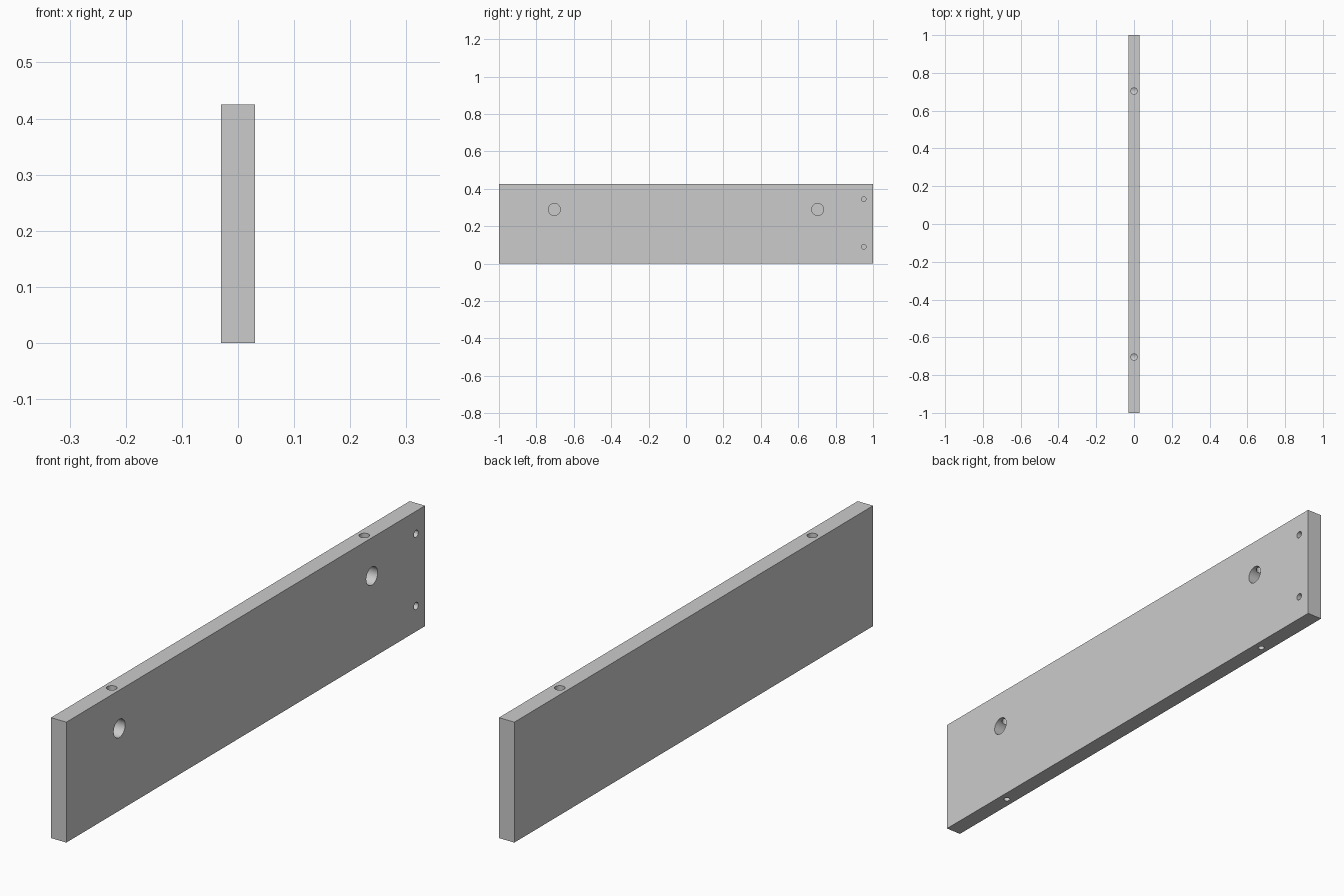
import bpy
from math import pi

if "Cube" in bpy.data.objects:
    bpy.data.objects.remove(bpy.data.objects["Cube"])

W, L, H = 0.06, 2.0, 0.425


def drill(name, radius, start, end, axis):
    """Cylinder cutter from start to end along the given axis ('X' or 'Z')."""
    mid = [(a + b) / 2 for a, b in zip(start, end)]
    depth = sum(abs(a - b) for a, b in zip(start, end))
    rot = (0, pi / 2, 0) if axis == 'X' else (0, 0, 0)
    bpy.ops.mesh.primitive_cylinder_add(vertices=40, radius=radius, depth=depth,
                                        location=mid, rotation=rot)
    cutter = bpy.context.object
    cutter.name = name
    cutter.hide_render = True
    return cutter


# Side panel board
bpy.ops.mesh.primitive_cube_add(size=1, location=(0, 0, H / 2))
panel = bpy.context.object
panel.name = "side_panel"
panel.scale = (W, L, H)
bpy.ops.object.transform_apply(location=True, rotation=True, scale=True)

cutters = []
over = 0.02
face = W / 2 + over
for y in (-0.704, 0.704):
    # Large blind fastener hole in the right face
    cutters.append(drill("fastener_hole", 0.032, (face, y, 0.29), (-0.017, y, 0.29), 'X'))
    # Bolt hole from the top edge down into the fastener hole
    cutters.append(drill("bolt_hole", 0.017, (0, y, H + over), (0, y, 0.29), 'Z'))
    # Small dowel hole in the bottom edge
    cutters.append(drill("dowel_hole", 0.011, (0, y, -over), (0, y, 0.05), 'Z'))

# Small blind screw holes near the back end of the right face
for z in (0.09, 0.345):
    cutters.append(drill("screw_hole", 0.0125, (face, 0.95, z), (-0.01, 0.95, z), 'X'))

# Cut every hole, then discard the cutters
bpy.context.view_layer.objects.active = panel
for cutter in cutters:
    mod = panel.modifiers.new("hole", 'BOOLEAN')
    mod.operation = 'DIFFERENCE'
    mod.solver = 'EXACT'
    mod.object = cutter
    bpy.ops.object.modifier_apply(modifier=mod.name)
for cutter in cutters:
    bpy.data.objects.remove(cutter, do_unlink=True)

# Smooth hole walls, crisp board edges
bpy.ops.object.select_all(action='DESELECT')
panel.select_set(True)
bpy.context.view_layer.objects.active = panel
bpy.ops.object.shade_smooth_by_angle(angle=pi / 6)
